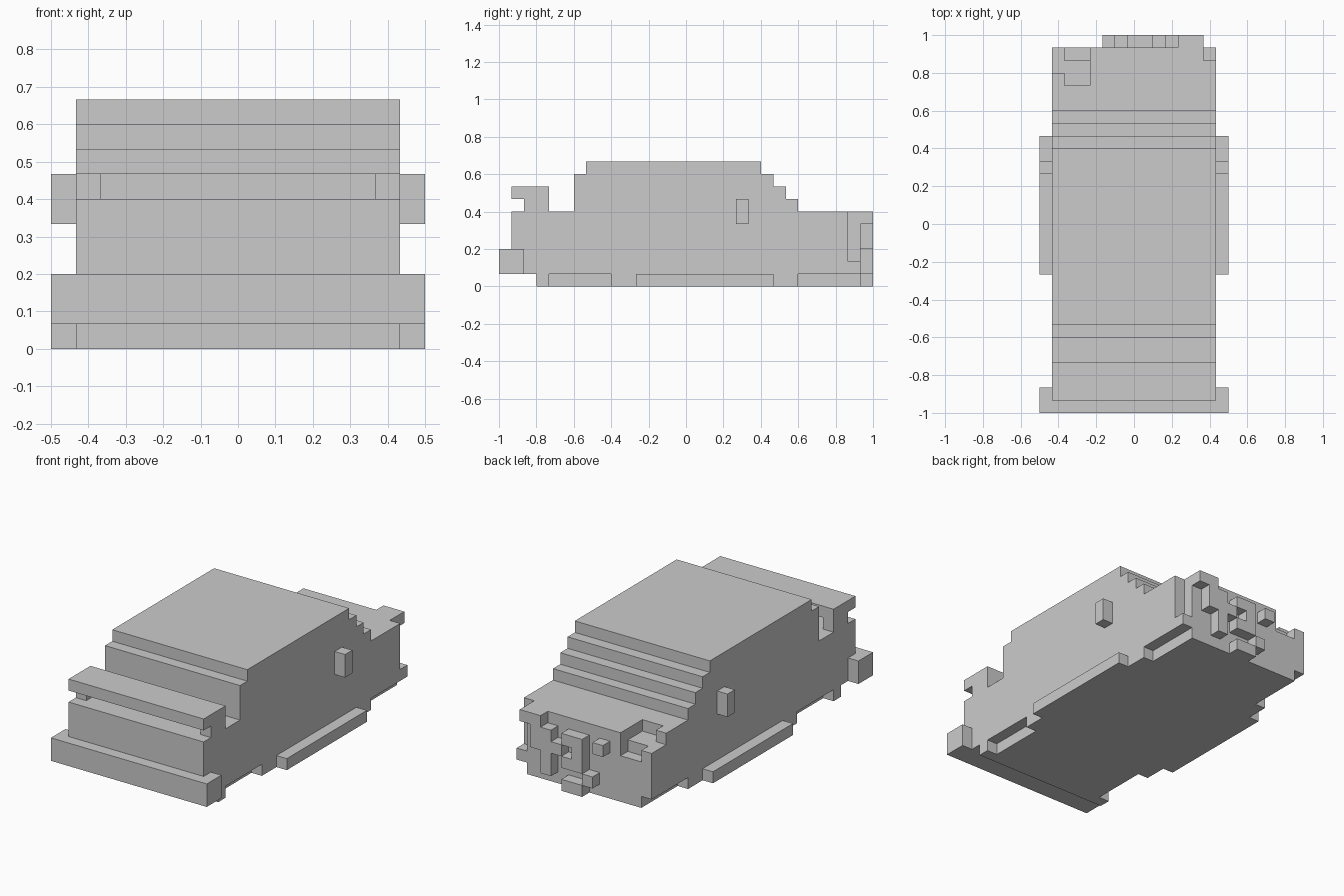
import bpy, bmesh

if "Cube" in bpy.data.objects:
    bpy.data.objects.remove(bpy.data.objects["Cube"])

U = 1 / 15  # one block; all sizes below are in blocks


def prism(name, outline, lo, hi, axis):
    """Extrude a closed outline along x (outline = y,z) or z (outline = x,y)."""
    def place(p, d):
        v = (d, p[0], p[1]) if axis == 'x' else (p[0], p[1], d)
        return [c * U for c in v]
    bm = bmesh.new()
    a = [bm.verts.new(place(p, lo)) for p in outline]
    b = [bm.verts.new(place(p, hi)) for p in outline]
    bm.faces.new(a)
    bm.faces.new(b)
    for i in range(len(a)):
        j = (i + 1) % len(a)
        bm.faces.new((a[i], a[j], b[j], b[i]))
    bmesh.ops.recalc_face_normals(bm, faces=bm.faces)
    mesh = bpy.data.meshes.new(name)
    bm.to_mesh(mesh)
    bm.free()
    ob = bpy.data.objects.new(name, mesh)
    bpy.context.collection.objects.link(ob)
    return ob


def box(name, x, y, z):
    return prism(name, [(x[0], y[0]), (x[1], y[0]), (x[1], y[1]), (x[0], y[1])], z[0], z[1], 'z')


def mirrored(half):
    """Close a right-hand outline with its mirror image."""
    return half + [(-x, y) for x, y in reversed(half)]


def cut(ob, cutter):
    cutter.hide_render = True
    mod = ob.modifiers.new("cut", 'BOOLEAN')
    mod.operation = 'DIFFERENCE'
    mod.solver = 'EXACT'
    mod.object = cutter
    bpy.context.view_layer.objects.active = ob
    bpy.ops.object.modifier_apply(modifier=mod.name)
    bpy.data.objects.remove(cutter)


# Main body with stepped cabin, from its side profile
body = prism("body", [(-14, 1), (14, 1), (14, 6), (9, 6), (9, 7), (8, 7), (8, 8), (7, 8),
                      (7, 9), (6, 9), (6, 10), (-8, 10), (-8, 9), (-9, 9), (-9, 6), (-14, 6)],
             -6.5, 6.5, 'x')

# Missing blocks at the two corners of the long deck
cut(body, box("corner_notch", (5.5, 8), (13, 16), (2, 8)))
cut(body, box("deck_edge_notch", (-8, -5.5), (12, 16), (5, 8)))
cut(body, box("deck_hollow", (-5.5, -3.5), (11, 13), (5, 8)))
cut(body, box("deck_deep_notch", (-5.5, -3.5), (13, 16), (4, 8)))

# Floor layer with wheel recesses
prism("floor", mirrored([(6.5, -12), (6.5, -11), (5.5, -11), (5.5, -6),
                         (6.5, -6), (6.5, 9), (5.5, 9), (5.5, 14)]), 0, 1, 'z')

# Wrap-around bumper
prism("bumper", mirrored([(7.5, -15), (7.5, -13), (6.5, -13), (6.5, -14)]), 1, 3, 'z')

# Spoiler blade
box("spoiler", (-6.5, 6.5), (-14, -11), (7, 8))

# Paired side parts
for side, s in (("left", -1), ("right", 1)):
    def span(a, b):
        return sorted((s * a, s * b))
    box(side + "_spoiler_post", span(5.5, 6.5), (-13, -11), (6, 7))
    box(side + "_side_mirror", span(6.5, 7.5), (4, 5), (5, 7))
    box(side + "_side_skirt", span(6.5, 7.5), (-4, 7), (0, 1))

# Raised blocks on the +y end: (first column, last column, bottom, top)
end_blocks = [(10, 12, 5, 6), (10, 11, 3, 5), (9, 10, 1, 5), (8, 9, 3, 4),
              (6, 8, 4, 5), (6, 7, 3, 4), (6, 8, 2, 3),
              (6, 8, 0, 1), (5, 6, 1, 2), (4, 5, 4, 5)]
for n, (a, b, z0, z1) in enumerate(end_blocks, 1):
    box(f"end_block_{n}", (a - 6.5, b - 6.5), (14, 15), (z0, z1))
